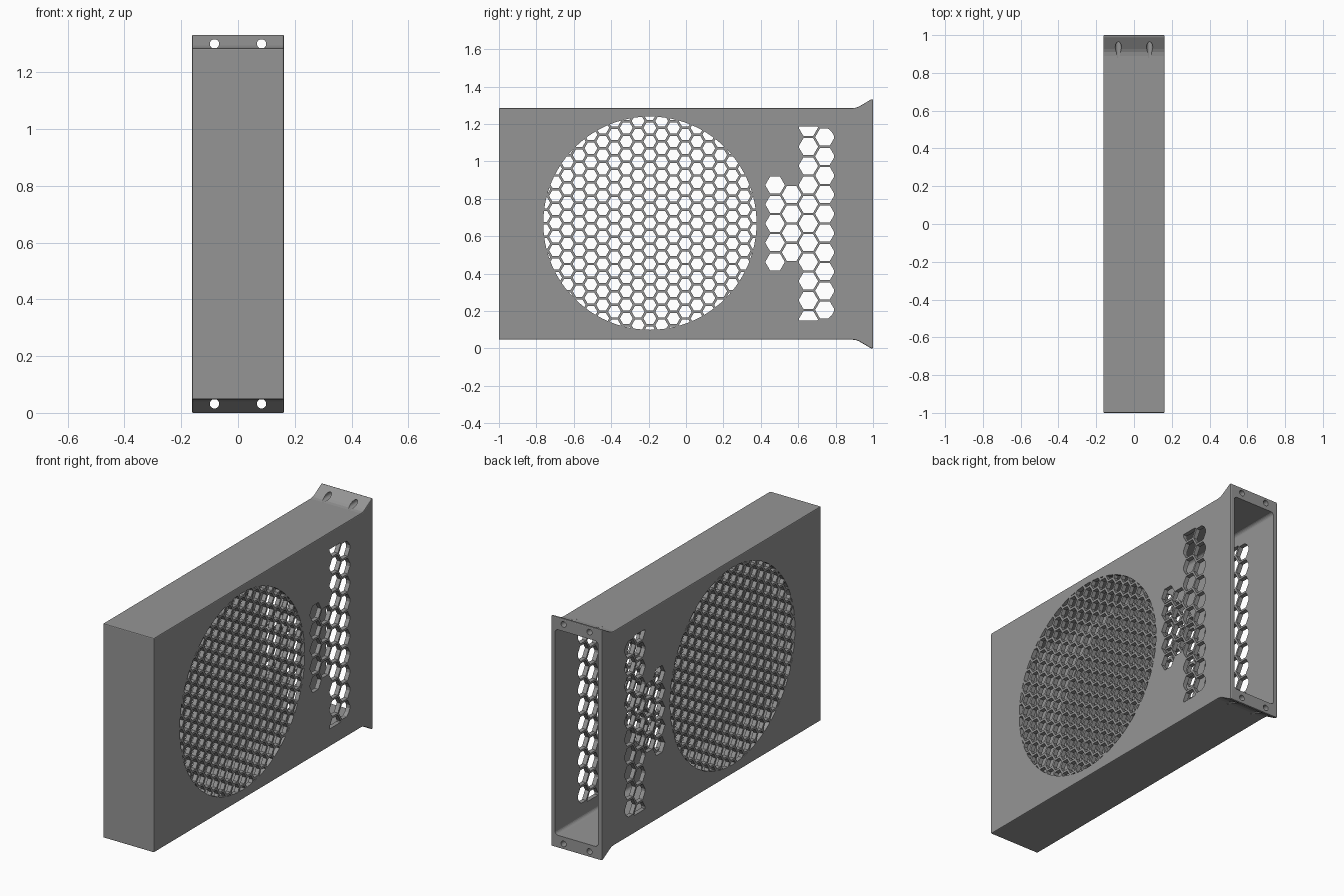
import bpy, bmesh, math

if "Cube" in bpy.data.objects:
    bpy.data.objects.remove(bpy.data.objects["Cube"])

W = 0.1625          # half width
H = 1.332           # overall height
CZ = H / 2          # height of the symmetry plane
WALL = 0.025

metal = bpy.data.materials.new("grey_metal")
metal.diffuse_color = (0.30, 0.30, 0.30, 1)
metal.use_nodes = True
metal.node_tree.nodes["Principled BSDF"].inputs["Base Color"].default_value = metal.diffuse_color


def prism(bm, pts, axis, a, b):
    """Extrude a 2D outline along x (pts are y,z) or along y (pts are x,z)."""
    def place(p, t):
        return (t, p[0], p[1]) if axis == "x" else (p[0], t, p[1])
    lo = [bm.verts.new(place(p, a)) for p in pts]
    hi = [bm.verts.new(place(p, b)) for p in pts]
    bm.faces.new(lo)
    bm.faces.new(hi[::-1])
    n = len(pts)
    for i in range(n):
        j = (i + 1) % n
        bm.faces.new((lo[j], lo[i], hi[i], hi[j]))


def finish(bm, name):
    bmesh.ops.recalc_face_normals(bm, faces=bm.faces)
    me = bpy.data.meshes.new(name)
    bm.to_mesh(me)
    bm.free()
    me.materials.append(metal)
    ob = bpy.data.objects.new(name, me)
    bpy.context.collection.objects.link(ob)
    return ob


def apply(ob, mod):
    bpy.context.view_layer.objects.active = ob
    bpy.ops.object.modifier_apply(modifier=mod.name)


def cut(ob, cutter):
    mod = ob.modifiers.new("cut", "BOOLEAN")
    mod.operation = "DIFFERENCE"
    mod.solver = "EXACT"
    mod.object = cutter
    apply(ob, mod)
    bpy.data.objects.remove(cutter)


def ngon(cx, cy, r, n):
    return [(cx + r * math.cos(2 * math.pi * i / n),
             cy + r * math.sin(2 * math.pi * i / n)) for i in range(n)]


def clip(poly, region):
    """Keep the part of a polygon inside a convex counter-clockwise region."""
    for i, a in enumerate(region):
        b = region[(i + 1) % len(region)]

        def side(p):
            return (b[0] - a[0]) * (p[1] - a[1]) - (b[1] - a[1]) * (p[0] - a[0])
        out = []
        for k, q in enumerate(poly):
            p = poly[k - 1]
            sp, sq = side(p), side(q)
            if (sp >= 0) != (sq >= 0):
                t = sp / (sp - sq)
                out.append((p[0] + t * (q[0] - p[0]), p[1] + t * (q[1] - p[1])))
            if sq >= 0:
                out.append(q)
        poly = out
        if not poly:
            break
    return poly


def area(p):
    return abs(sum(p[i - 1][0] * p[i][1] - p[i][0] * p[i - 1][1]
                   for i in range(len(p)))) / 2


def add_hole(bm, poly):
    if len(poly) > 2 and area(poly) > 5e-5:
        prism(bm, poly, "x", -W - 0.1, W + 0.1)


# Outer casing: side profile with flared lips at the back, mirrored top to bottom
top = [(-1, 1.285), (0.89, 1.285), (0.91, 1.2875), (0.926, 1.294),
       (0.987, 1.330), (0.992, H), (1, H)]
profile = top + [(y, H - z) for y, z in reversed(top)]
bm = bmesh.new()
prism(bm, profile, "x", -W, W)
casing = finish(bm, "duct_casing")
bev = casing.modifiers.new("edge", "BEVEL")
bev.width = 0.005
bev.segments = 2
bev.limit_method = "ANGLE"
bev.angle_limit = math.radians(50)
apply(casing, bev)

# Cavity with rounded corners, open at the back
r, hx, hz = 0.02, W - WALL, CZ - 0.047 - WALL
outline = []
for q, (sx, sz) in enumerate([(1, 1), (-1, 1), (-1, -1), (1, -1)]):
    for k in range(6):
        a = math.pi / 2 * (q + k / 5)
        outline.append((sx * (hx - r) + r * math.cos(a),
                        CZ + sz * (hz - r) + r * math.sin(a)))
bm = bmesh.new()
prism(bm, outline, "y", -1 + WALL, 1.1)
cut(casing, finish(bm, "cavity_cutter"))

# Screw holes through the flared lips
bm = bmesh.new()
for x in (-0.083, 0.083):
    for z in (1.300, H - 1.300):
        prism(bm, ngon(x, z, 0.0165, 24), "y", 0.88, 1.1)
cut(casing, finish(bm, "screw_cutter"))

# Round honeycomb grille
bm = bmesh.new()
CY, R = -0.193, 0.57
disc = ngon(CY, CZ + 0.004, R, 96)
pitch = 0.0728
for c in range(-10, 11):
    for k in range(-9, 10):
        y = CY + c * pitch * math.sqrt(3) / 2
        z = CZ + 0.004 + (k + 0.5 * (c % 2)) * pitch
        add_hole(bm, clip(ngon(y, z, 0.0345, 6), disc))

# Larger honeycomb vents: (column, hexes above centre, hexes below centre)
upper = [(0.605, 1.187), (0.72, 1.187), (0.76, 1.175), (0.79, 1.150)]
mid = CZ + 0.002
region = [(y, 2 * mid - z) for y, z in upper] + upper[::-1]
pitch = 0.1027
for c, lo, hi in ((0, -2, 2), (1, -2, 1), (2, -5, 5), (3, -5, 4)):
    for k in range(lo, hi + 1):
        y = 0.476 + c * pitch * math.sqrt(3) / 2
        z = mid + (k + 0.5 * (c % 2)) * pitch
        hexagon = ngon(y, z, 0.0525, 6)
        add_hole(bm, clip(hexagon, region) if c > 1 else hexagon)
cut(casing, finish(bm, "vent_cutter"))
